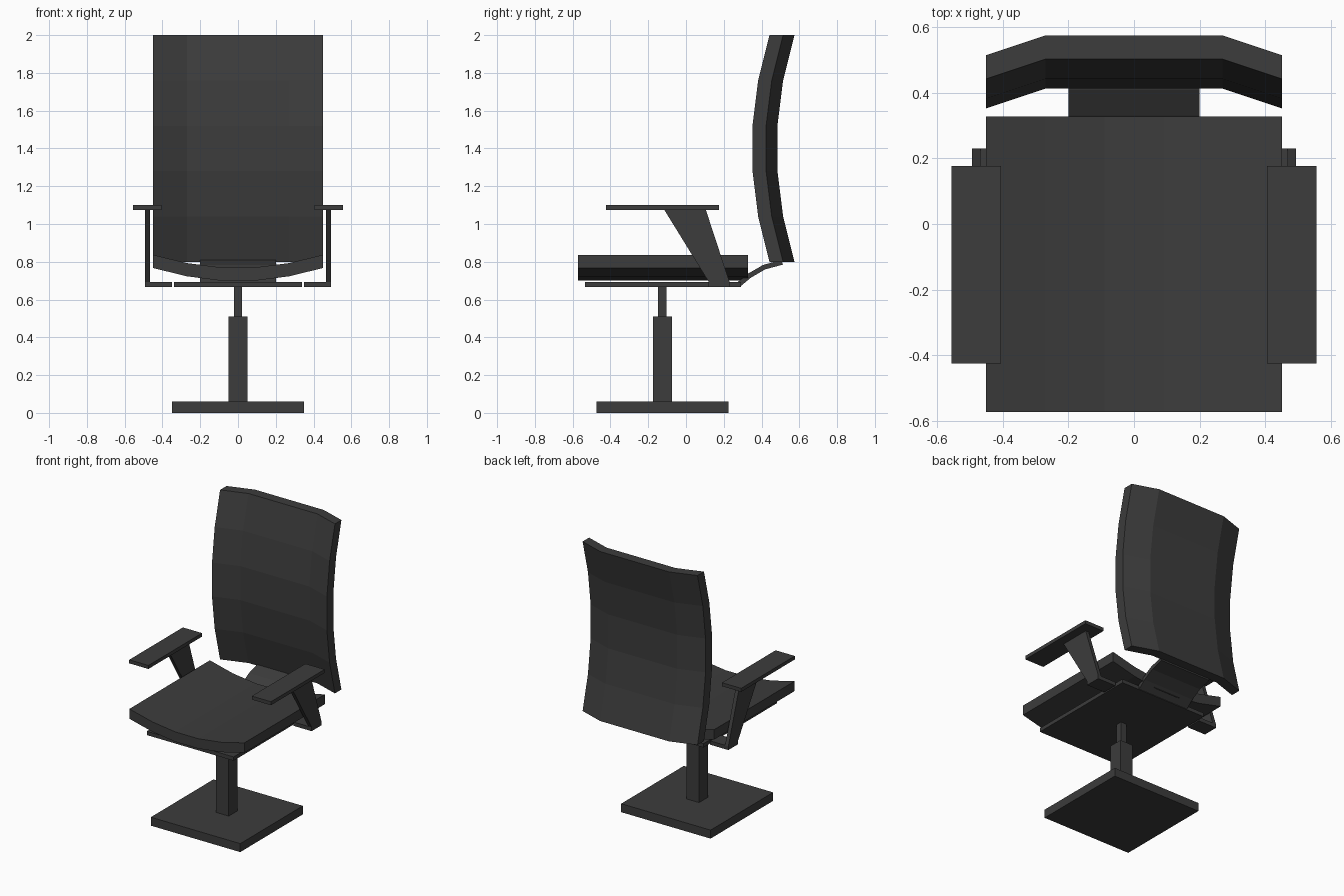
import bpy, bmesh
from mathutils import Vector

if "Cube" in bpy.data.objects:
    bpy.data.objects.remove(bpy.data.objects["Cube"])

dark = bpy.data.materials.new("dark_grey")
dark.diffuse_color = (0.045, 0.045, 0.045, 1)
dark.use_nodes = True
dark.node_tree.nodes["Principled BSDF"].inputs["Base Color"].default_value = dark.diffuse_color


def finish(name, bm):
    bmesh.ops.recalc_face_normals(bm, faces=bm.faces)
    me = bpy.data.meshes.new(name)
    bm.to_mesh(me)
    bm.free()
    me.materials.append(dark)
    ob = bpy.data.objects.new(name, me)
    bpy.context.collection.objects.link(ob)
    return ob


def extrude(bm, faces, vec):
    geom = bmesh.ops.extrude_face_region(bm, geom=faces, use_keep_orig=True)["geom"]
    verts = [g for g in geom if isinstance(g, bmesh.types.BMVert)]
    bmesh.ops.translate(bm, verts=verts, vec=vec)


def prism(name, points, vec):
    """Closed outline (3D points) swept along vec."""
    bm = bmesh.new()
    face = bm.faces.new([bm.verts.new(p) for p in points])
    extrude(bm, [face], Vector(vec))
    return finish(name, bm)


def box(name, x0, x1, y0, y1, z0, z1):
    return prism(name, [(x0, y0, z0), (x1, y0, z0), (x1, y1, z0), (x0, y1, z0)],
                 (0, 0, z1 - z0))


def curved_panel(name, place, thickness):
    """5 x 5 grid (u, v in -1..1) mapped to a curved sheet and thickened."""
    bm = bmesh.new()
    bmesh.ops.create_grid(bm, x_segments=5, y_segments=5, size=1)
    for v in bm.verts:
        v.co = place(v.co.x, v.co.y)
    extrude(bm, bm.faces[:], Vector(thickness))
    return finish(name, bm)


# Pedestal
box("base_plate", -0.35, 0.35, -0.475, 0.225, 0, 0.06)
box("outer_column", -0.05, 0.05, -0.175, -0.075, 0.06, 0.51)
box("inner_column", -0.022, 0.022, -0.147, -0.103, 0.51, 0.667)
box("seat_plate", -0.34, 0.34, -0.535, 0.29, 0.667, 0.694)

# Seat cushion: section dished across its width
section = [(-0.45, 0.767), (-0.27, 0.723), (-0.09, 0.70),
           (0.09, 0.70), (0.27, 0.723), (0.45, 0.767)]
outline = section + [(x, z + 0.07) for x, z in reversed(section)]
prism("seat", [(x, -0.572, z) for x, z in outline], (0, 0.90, 0))

# Backrest: bowed in height, side strips angled forwards
curved_panel("backrest", lambda u, v: (
    0.45 * u,
    0.352 + 0.09 * (v * v - 0.04) / 0.96 + (0.06 if abs(u) < 0.9 else 0),
    1.4 + 0.6 * v), (0, 0.072, 0))

# Bent strip linking seat plate and backrest
lower = [(0.285, 0.667), (0.345, 0.717), (0.42, 0.76), (0.513, 0.785)]
upper = [(0.505, 0.81), (0.408, 0.783), (0.33, 0.738), (0.275, 0.694)]
prism("back_support", [(-0.2, y, z) for y, z in lower + upper], (0.4, 0, 0))

# Armrests, mirrored left and right
for side, s in (("left", -1), ("right", 1)):
    box(side + "_arm_bracket", s * 0.35, s * 0.493, 0.12, 0.23, 0.667, 0.694)
    prism(side + "_arm_post",
          [(s * 0.467, y, z) for y, z in
           [(0.12, 0.694), (0.23, 0.694), (0.105, 1.075), (-0.115, 1.075)]],
          (s * 0.026, 0, 0))
    box(side + "_arm_pad", s * 0.405, s * 0.555, -0.424, 0.176, 1.075, 1.1)
